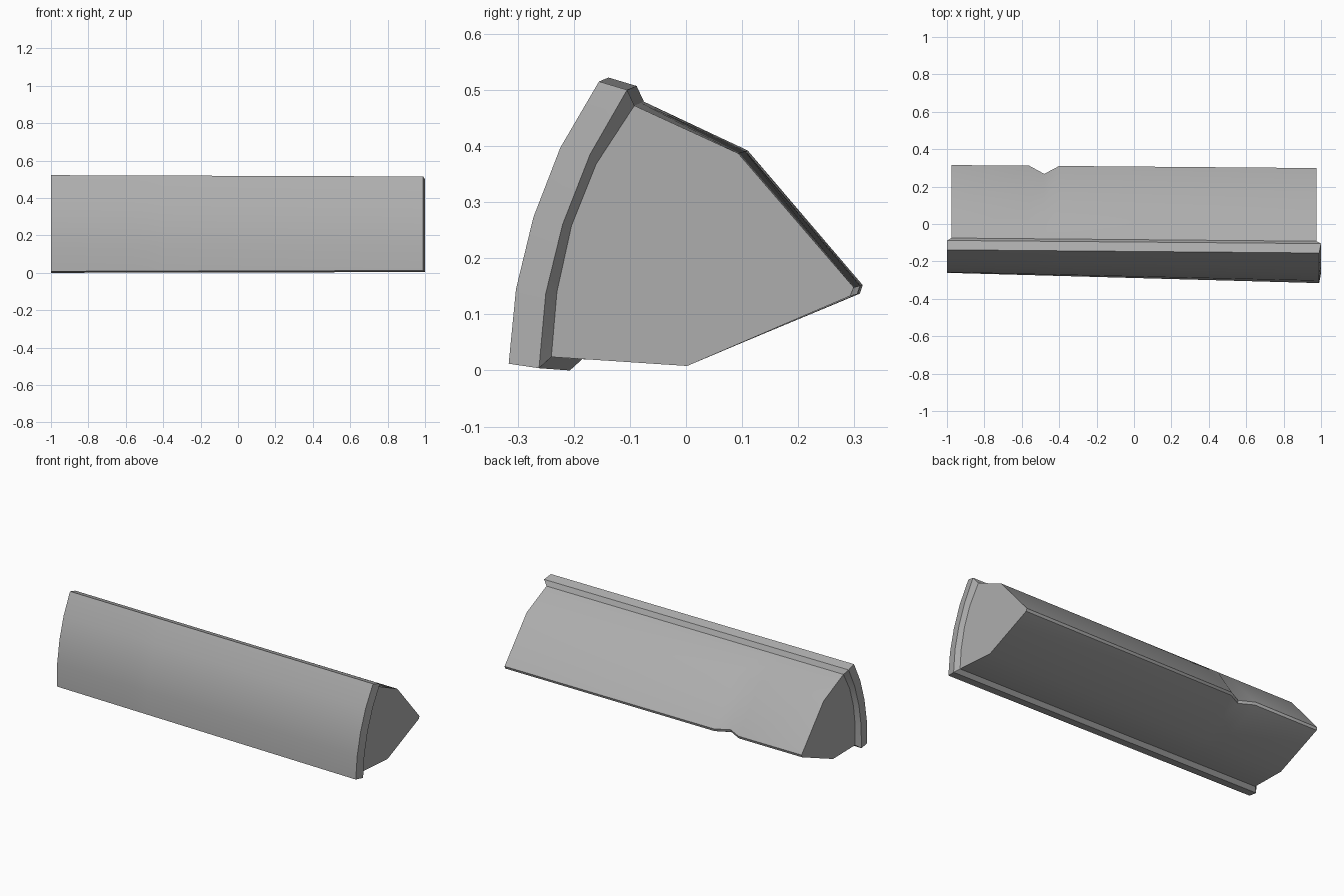
import bpy, bmesh, math

if "Cube" in bpy.data.objects:
    bpy.data.objects.remove(bpy.data.objects["Cube"])

# cross-section points at the right end (y, z), arcs listed bottom to top
OUTER = [(-.316, .012), (-.303, .145), (-.272, .273), (-.224, .397), (-.155, .515)]
LIP = [(-.262, .004), (-.250, .137), (-.220, .260), (-.171, .385), (-.105, .500)]
SEAT = [(-.240, .024), (-.230, .140), (-.204, .258), (-.160, .368), (-.092, .472)]
# wedge from upper bend to lower bend, with shift towards the left end (dy, dz)
WEDGE = [((.093, .387), (.017, .005)), ((.299, .148), (.016, .004)),
         ((.293, .133), (.017, .004)), ((.002, .008), (.020, .009))]
NOTCH = [(-.56, 0), (-.48, -.043), (-.40, 0)]

bm = bmesh.new()


def line(p, shift, x_left, x_right, notched=False):
    """Lengthwise row of vertices through one cross-section point."""
    row = []
    for x, cut in [(x_left, 0)] + NOTCH + [(x_right, 0)]:
        t = (x_right - x) / (x_right - x_left)
        y = p[0] + shift[0] * t + (cut if notched else 0)
        row.append(bm.verts.new((x, y, p[1] + shift[1] * t)))
    return row


def arc_rows(points, x_left, x_right, ends_only):
    """Rows for an arc; inner arc points exist only at the two ends."""
    rows = []
    for i, p in enumerate(points):
        f = i / 4
        shift = (.055 + (.017 - .055) * f, -.004 + .011 * f)
        row = line(p, shift, x_left, x_right)
        if ends_only and 0 < i < 4:
            bmesh.ops.delete(bm, geom=row[1:-1], context='VERTS')
            row = [row[0], row[-1]]
        rows.append(row)
    return rows


outer = arc_rows(OUTER, -1.0, .99, False)
lip = arc_rows(LIP, -1.0, 1.0, True)
seat = arc_rows(SEAT, -.975, .975, True)
wedge = [line(p, s, -.975, .975, i in (1, 2)) for i, (p, s) in enumerate(WEDGE)]

# long sides
loop = outer + [lip[4], seat[4]] + wedge + [seat[0], lip[0]]
for a, b in zip(loop, loop[1:] + loop[:1]):
    for i in range(4):
        bm.faces.new((a[i], a[i + 1], b[i + 1], b[i]))

# stepped end faces
for e in (0, -1):
    for a, b in ((outer, lip), (lip, seat)):
        for i in range(4):
            bm.faces.new((a[i][e], a[i + 1][e], b[i + 1][e], b[i][e]))
    bm.faces.new([r[e] for r in seat + wedge])

bmesh.ops.recalc_face_normals(bm, faces=bm.faces[:])
mesh = bpy.data.meshes.new("wedge_block")
bm.to_mesh(mesh)
bm.free()
block = bpy.data.objects.new("wedge_block", mesh)
bpy.context.collection.objects.link(block)

# dark grey surface
grey = bpy.data.materials.new("dark_grey")
grey.diffuse_color = (.42, .42, .42, 1)
grey.use_nodes = True
grey.node_tree.nodes["Principled BSDF"].inputs["Base Color"].default_value = grey.diffuse_color
mesh.materials.append(grey)

bpy.context.view_layer.objects.active = block
block.select_set(True)
bpy.ops.object.shade_smooth_by_angle(angle=math.radians(30))
